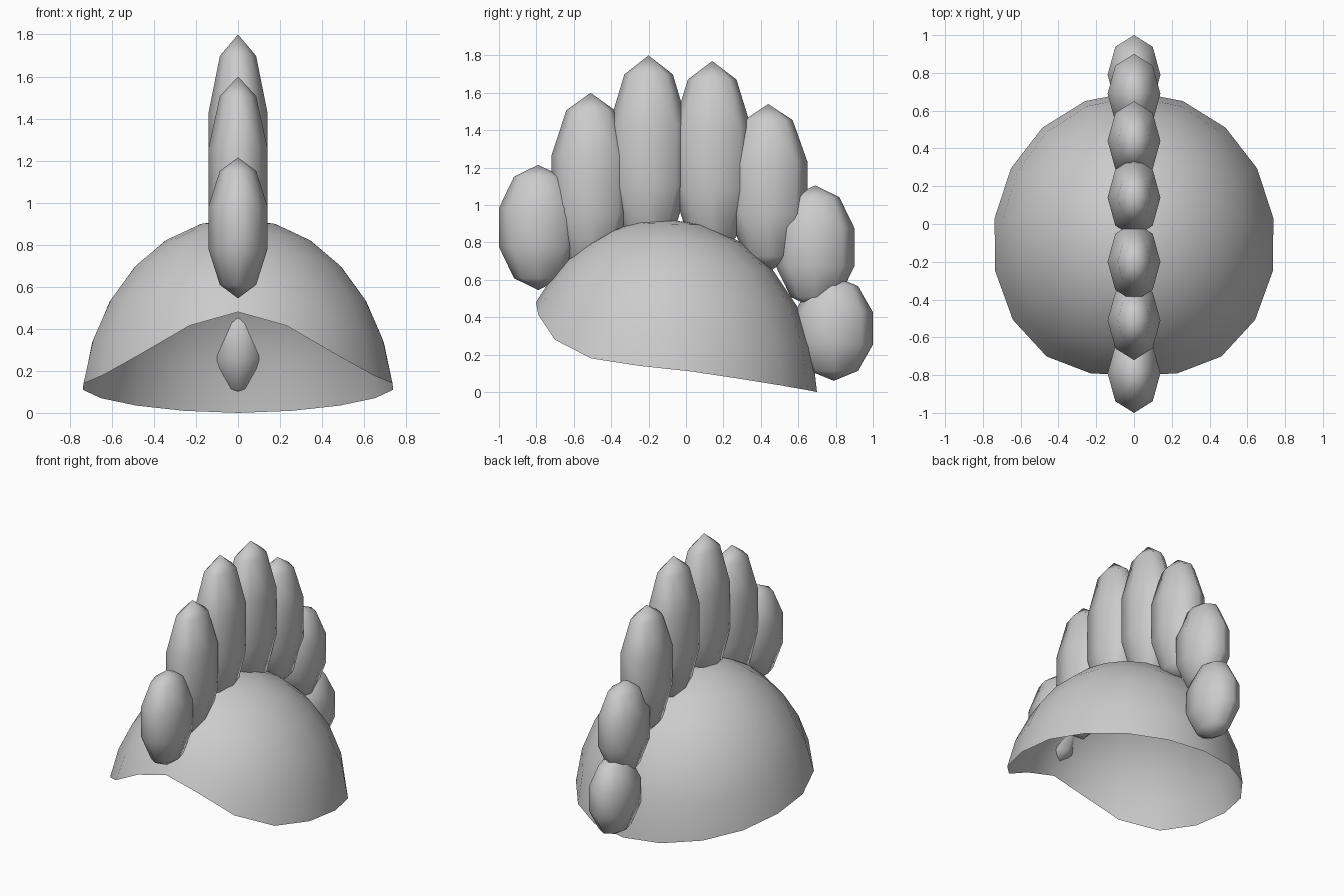
import bpy, bmesh
from math import sin, cos, acos, radians
from mathutils import Matrix

if "Cube" in bpy.data.objects:
    bpy.data.objects.remove(bpy.data.objects["Cube"], do_unlink=True)

GREY = (0.6, 0.6, 0.6, 1)
mat = bpy.data.materials.new("plain_grey")
mat.use_nodes = True
mat.diffuse_color = GREY
mat.node_tree.nodes["Principled BSDF"].inputs["Base Color"].default_value = GREY


def add_part(name, bm):
    bmesh.ops.recalc_face_normals(bm, faces=bm.faces)
    for face in bm.faces:
        face.smooth = True
    mesh = bpy.data.meshes.new(name)
    bm.to_mesh(mesh)
    bm.free()
    mesh.materials.append(mat)
    obj = bpy.data.objects.new(name, mesh)
    bpy.context.scene.collection.objects.link(obj)


# Open helmet shell: ellipsoid columns running from the crown to a shaped rim
RX, RY, HEIGHT, CENTRE_Y = 0.755, 0.81, 0.925, -0.11
RINGS, COLUMNS = 6, 18
# Rim heights from the back centre round to the front centre
RIM = [0.0, 0.01, 0.035, 0.07, 0.11, 0.14, 0.18, 0.28, 0.415, 0.48]

bm = bmesh.new()
crown = bm.verts.new((0, CENTRE_Y, HEIGHT))
columns = []
for c in range(COLUMNS):
    around = radians(c * 360 / COLUMNS)
    limit = acos(RIM[min(c, COLUMNS - c)] / HEIGHT)
    column = []
    for r in range(1, RINGS + 1):
        down = limit * r / RINGS
        column.append(bm.verts.new((RX * sin(down) * sin(around),
                                    CENTRE_Y + RY * sin(down) * cos(around),
                                    HEIGHT * cos(down))))
    columns.append(column)
for c, column in enumerate(columns):
    after = columns[(c + 1) % COLUMNS]
    bm.faces.new((crown, column[0], after[0]))
    for r in range(RINGS - 1):
        bm.faces.new((column[r], column[r + 1], after[r + 1], after[r]))
add_part("helmet_shell", bm)

# Crest lobes from front to back: centre y, centre z, half height
LOBES = [(-0.79, 0.88, 0.335), (-0.51, 1.11, 0.49), (-0.2, 1.265, 0.535),
         (0.14, 1.25, 0.52), (0.44, 1.09, 0.45), (0.69, 0.775, 0.33),
         (0.79, 0.34, 0.28)]
for number, (y, z, half) in enumerate(LOBES, 1):
    bm = bmesh.new()
    bmesh.ops.create_uvsphere(bm, u_segments=8, v_segments=5, radius=1)
    bmesh.ops.transform(bm, verts=bm.verts, matrix=Matrix.Translation((0, y, z))
                        @ Matrix.Diagonal((0.147, 0.221, half, 1)))
    add_part(f"crest_lobe_{number}", bm)
